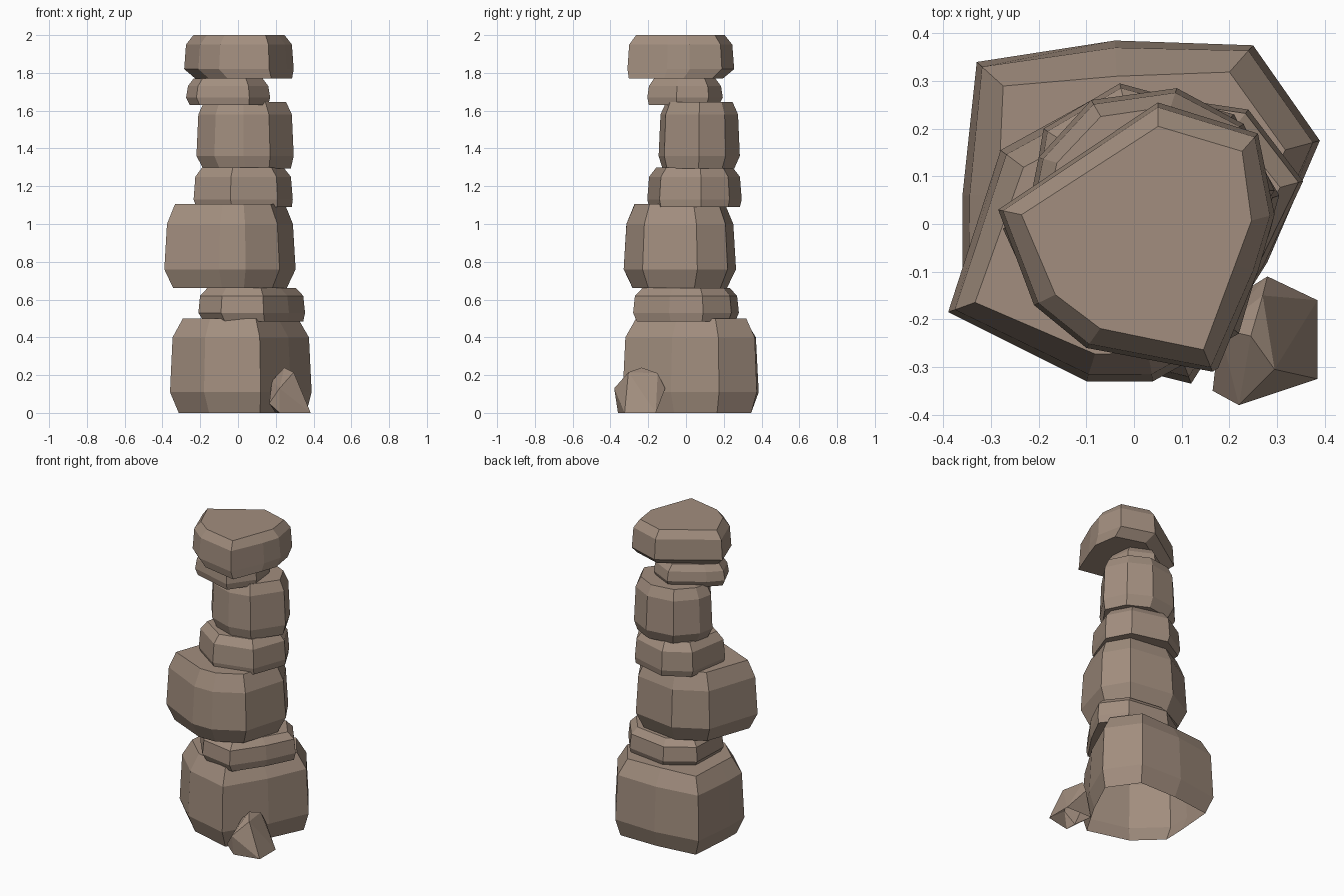
import bpy
import bmesh
from mathutils import Vector

cube = bpy.data.objects.get("Cube")
if cube:
    bpy.data.objects.remove(cube, do_unlink=True)

CM = 0.01  # outlines are written in hundredths of a unit

stone_colour = (0.36, 0.27, 0.21, 1.0)
stone_material = bpy.data.materials.new("brown stone")
stone_material.use_nodes = True
stone_material.diffuse_color = stone_colour
shader = stone_material.node_tree.nodes["Principled BSDF"]
shader.inputs["Base Color"].default_value = stone_colour
shader.inputs["Roughness"].default_value = 0.9


def finish(bm, name, open_bottom):
    """Turn a bmesh into a flat shaded stone object."""
    bmesh.ops.recalc_face_normals(bm, faces=bm.faces)
    if open_bottom:
        ground = [f for f in bm.faces if all(v.co.z < CM / 2 for v in f.verts)]
        bmesh.ops.delete(bm, geom=ground, context="FACES_ONLY")
    mesh = bpy.data.meshes.new(name)
    bm.to_mesh(mesh)
    bm.free()
    mesh.materials.append(stone_material)
    stone = bpy.data.objects.new(name, mesh)
    bpy.context.collection.objects.link(stone)
    return stone


def stacked_stone(name, outline, levels, foot_shift=(0, 0), open_bottom=False):
    """Loft an outline through levels of (height, inset towards the middle).

    The lowest ring slides sideways by foot_shift, for an uneven underside."""
    bm = bmesh.new()
    points = [Vector((x, y, 0)) * CM for x, y in outline]
    middle = sum(points, Vector()) / len(points)
    rings = []
    for height, inset in levels:
        ring = []
        for point in points:
            spoke = point - middle
            spoke.length -= inset * CM
            corner = middle + spoke
            corner.z = height * CM
            ring.append(bm.verts.new(corner))
        rings.append(ring)
    bmesh.ops.translate(bm, verts=rings[0], vec=Vector((*foot_shift, 0)) * CM)
    count = len(points)
    for lower, upper in zip(rings, rings[1:]):
        for i in range(count):
            j = (i + 1) % count
            bm.faces.new((lower[i], lower[j], upper[j], upper[i]))
    bm.faces.new(list(reversed(rings[0])))
    bm.faces.new(rings[-1])
    return finish(bm, name, open_bottom)


def hull_stone(name, corners):
    """Wrap a few corners in a convex shell that is open at the ground."""
    bm = bmesh.new()
    for corner in corners:
        bm.verts.new(Vector(corner) * CM)
    result = bmesh.ops.convex_hull(bm, input=bm.verts)
    loose = [v for v in result["geom_interior"] if isinstance(v, bmesh.types.BMVert)]
    bmesh.ops.delete(bm, geom=loose, context="VERTS")
    return finish(bm, name, True)


# Large stone on the ground
stacked_stone(
    "base_stone",
    [(-36, -9), (-18, -26), (12, -33.5), (28, -8), (39, 17.5),
     (25, 37.5), (-4, 38.5), (-33, 34), (-36, 6)],
    [(0, 4), (11, 0), (40, 1.5), (50, 7.5)],
    foot_shift=(1, 0), open_bottom=True)

# Thin slab above the base
stacked_stone(
    "lower_slab",
    [(-21, -9), (-9, -24), (13.5, -28), (27, -9), (35.5, 9),
     (24, 24), (-3, 28), (-20, 17)],
    [(48.5, 2), (53, 0), (62, 1), (66, 5)],
    foot_shift=(1, 0))

# Wide stone that overhangs to one side
stacked_stone(
    "middle_stone",
    [(-39, -18.5), (-10, -33), (4, -33), (22, -23), (30.5, 6),
     (21, 22), (-8, 26.5), (-28, 15.5)],
    [(66, 5), (76, 0), (100, 1.5), (110.5, 6)])

# Thin slab above the wide stone
stacked_stone(
    "middle_slab",
    [(-23.5, -7), (-4, -20.5), (21, -14), (29, 8),
     (21, 23), (-3, 29.5), (-19, 20)],
    [(109, 1), (113, 0), (125, 1), (130, 5)],
    foot_shift=(0.5, 0))

# Tall narrow stone
stacked_stone(
    "upper_stone",
    [(-22, 4), (-12.5, -9), (3, -14.5), (17, -11.5), (29.5, 7),
     (23, 21), (9, 28.5), (-9, 26), (-20, 14)],
    [(129.5, 2.5), (136, 0), (158, 1), (164.5, 4)],
    foot_shift=(1, -0.5))

# Small slab under the cap
stacked_stone(
    "upper_slab",
    [(-27.5, -1), (-22, -13), (6, -20.5), (17, -5),
     (15, 12), (0, 19.5), (-20, 7)],
    [(163, 1.5), (167, 0), (173, 1), (177, 4)],
    foot_shift=(0.5, -0.5))

# Cap stone
stacked_stone(
    "cap_stone",
    [(-28.5, 3), (-21, -17), (-10, -26), (16.5, -31), (26, -10),
     (29.5, 2), (26, 19), (5, 25.5)],
    [(177, 3.5), (182, 0), (195, 1), (200, 5)],
    foot_shift=(2.5, -2.5))

# Small pointed rock leaning on the base
hull_stone(
    "small_rock",
    [(38.5, -32.5, 0), (38.5, -16, 0), (22, -36, 0), (20, -16, 0),
     (16.5, -35, 5), (22, -38, 13), (29.5, -30.5, 21.5),
     (24.5, -23.5, 24), (18, -22, 17), (28, -11, 13), (27, -15, 21)])
